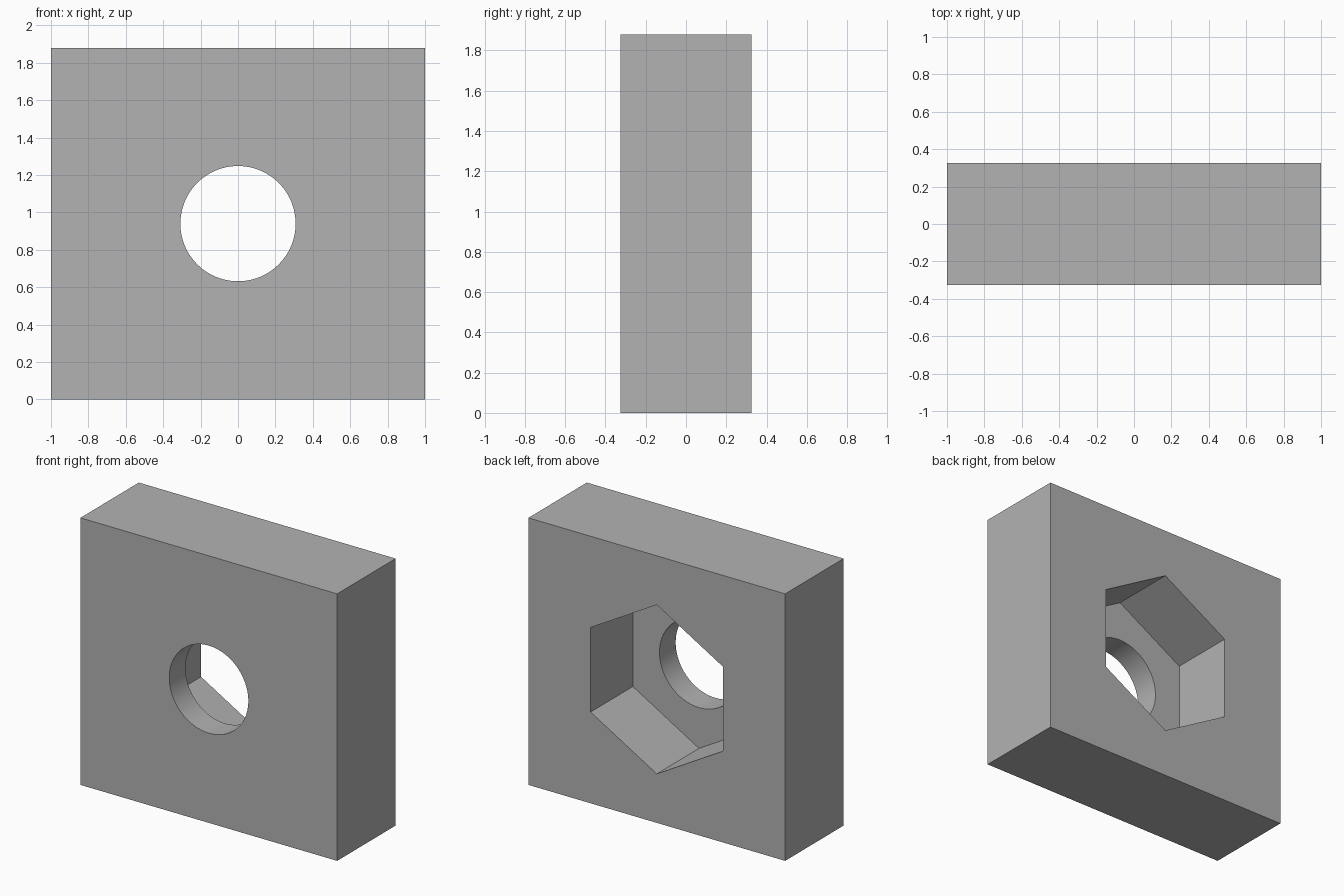
import bpy
import math

WIDTH, DEPTH, HEIGHT = 2.0, 0.65, 1.88
HOLE_RADIUS = 0.308
HEX_RADIUS = 0.595      # centre to corner
HEX_DEPTH = 0.47

cube = bpy.data.objects.get("Cube")
if cube:
    bpy.data.objects.remove(cube, do_unlink=True)

grey = bpy.data.materials.new("plain_grey")
grey.use_nodes = True
colour = (0.448, 0.448, 0.448, 1)
grey.diffuse_color = colour
grey.node_tree.nodes["Principled BSDF"].inputs["Base Color"].default_value = colour

# Square block
bpy.ops.mesh.primitive_cube_add(size=1, location=(0, 0, HEIGHT / 2))
block = bpy.context.object
block.name = "square_nut_block"
block.scale = (WIDTH, DEPTH, HEIGHT)
bpy.ops.object.transform_apply(location=False, rotation=False, scale=True)
block.data.materials.append(grey)


def cut(name, sides, radius, y_min, y_max):
    """Subtract a prism running along y from the block."""
    bpy.ops.mesh.primitive_cylinder_add(
        vertices=sides, radius=radius, depth=y_max - y_min,
        location=(0, (y_min + y_max) / 2, HEIGHT / 2),
        rotation=(math.pi / 2, 0, 0))
    cutter = bpy.context.object
    cutter.name = name
    cutter.hide_render = True
    cutter.data.materials.append(grey)
    bpy.ops.object.select_all(action="DESELECT")
    block.select_set(True)
    bpy.context.view_layer.objects.active = block
    mod = block.modifiers.new(name, "BOOLEAN")
    mod.operation = "DIFFERENCE"
    mod.solver = "EXACT"
    mod.object = cutter
    bpy.ops.object.modifier_apply(modifier=mod.name)
    bpy.data.objects.remove(cutter, do_unlink=True)


# Hexagonal pocket in the back, then the round through hole
cut("hex_pocket_cutter", 6, HEX_RADIUS, DEPTH / 2 - HEX_DEPTH, DEPTH)
cut("round_hole_cutter", 96, HOLE_RADIUS, -DEPTH, DEPTH)

bpy.ops.object.shade_smooth_by_angle(angle=math.radians(30))
